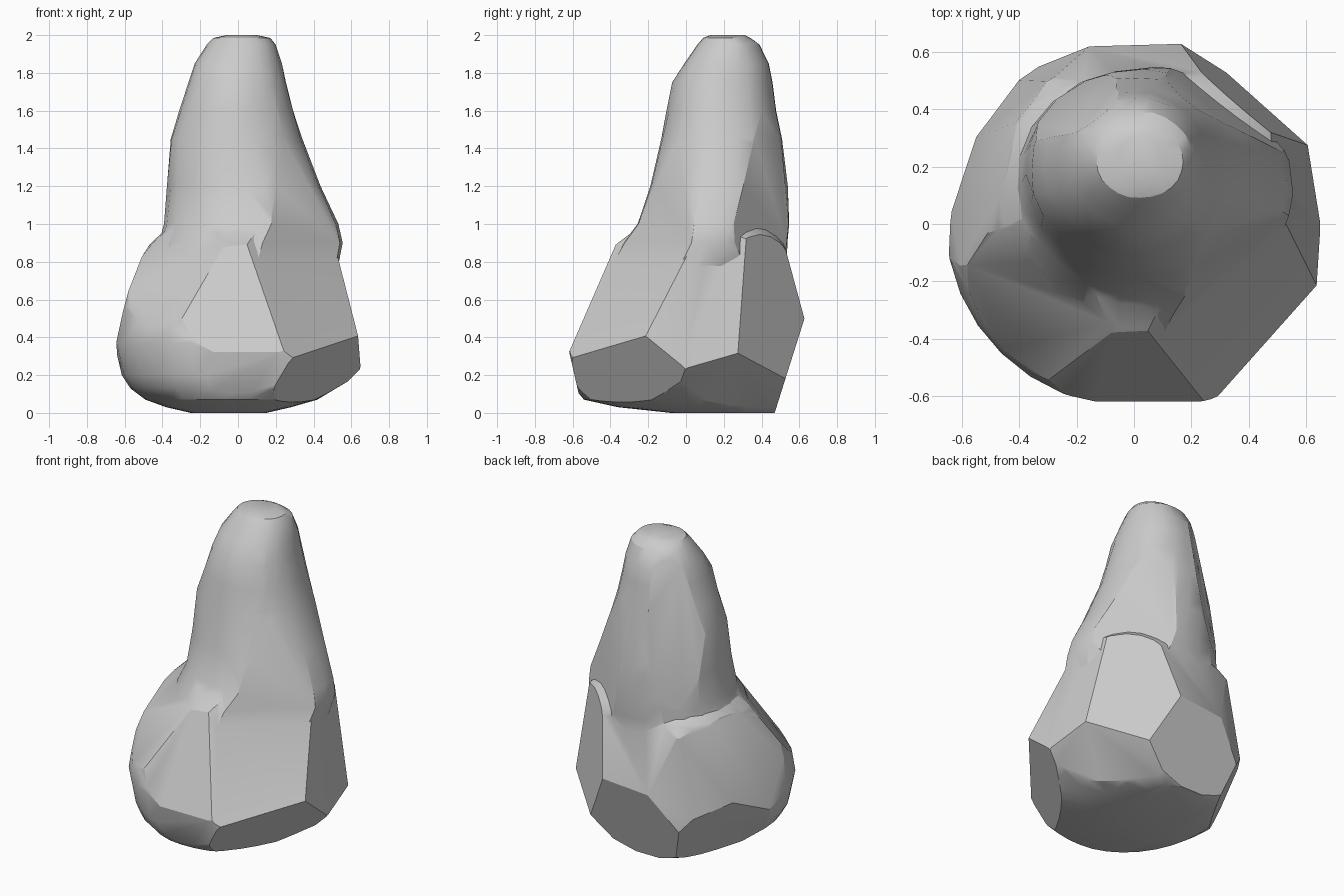
import bpy, bmesh, math, random
from mathutils import Vector

random.seed(4)
if "Cube" in bpy.data.objects:
    bpy.data.objects.remove(bpy.data.objects["Cube"], do_unlink=True)

stone = bpy.data.materials.new("grey_stone")
stone.use_nodes = True
stone.diffuse_color = (0.6, 0.6, 0.6, 1)
stone.node_tree.nodes["Principled BSDF"].inputs["Base Color"].default_value = (0.6, 0.6, 0.6, 1)


def section(bm, z, x0, x1, y0, y1, power, sides, jitter):
    """Ring of vertices filling the given extents; the front right corner is rounder."""
    cx, cy = (x0 + x1) / 2, (y0 + y1) / 2
    ring = []
    for i in range(sides):
        a = math.tau * i / sides
        c, s = math.cos(a), math.sin(a)
        p = 2.0 if c < 0 and s < 0 else power
        r = (abs(c) ** p + abs(s) ** p) ** (-1 / p)
        r *= 1 + random.uniform(-jitter, jitter)
        ring.append(bm.verts.new((cx + c * r * (x1 - x0) / 2, cy + s * r * (y1 - y0) / 2, z)))
    return ring


def rock(name, rings, cuts, power, sides, jitter):
    """Loft the rings, then chip flat facets off with planes."""
    bm = bmesh.new()
    loops = [section(bm, *ring, power, sides, jitter) for ring in rings]
    for low, high in zip(loops, loops[1:]):
        for i in range(sides):
            j = (i + 1) % sides
            bm.faces.new((low[i], low[j], high[j], high[i]))
    bm.faces.new(loops[0][::-1])
    bm.faces.new(loops[-1])
    for point, normal in cuts:
        bmesh.ops.bisect_plane(bm, geom=bm.verts[:] + bm.edges[:] + bm.faces[:], dist=1e-5,
                               plane_co=Vector(point), plane_no=Vector(normal), clear_outer=True)
        bmesh.ops.holes_fill(bm, edges=[e for e in bm.edges if e.is_boundary], sides=0)
    bmesh.ops.remove_doubles(bm, verts=bm.verts[:], dist=0.002)
    bmesh.ops.recalc_face_normals(bm, faces=bm.faces[:])
    mesh = bpy.data.meshes.new(name)
    bm.to_mesh(mesh)
    bm.free()
    mesh.materials.append(stone)
    obj = bpy.data.objects.new(name, mesh)
    bpy.context.collection.objects.link(obj)
    return obj


# Broad foot: height, then x and y extents
foot_rings = [
    (0.0, -.25, .15, -.08, .48), (.03, -.38, .28, -.36, .52), (.07, -.49, .42, -.54, .56),
    (.13, -.57, .52, -.59, .58), (.2, -.615, .64, -.62, .62), (.37, -.655, .67, -.64, .65),
    (.55, -.63, .65, -.615, .65), (.75, -.58, .61, -.55, .61), (.9, -.46, .55, -.36, .52),
    (1.02, -.33, .4, -.2, .42)]
foot_cuts = [
    ((0, -.62, .33), (0, -.97, -.22)),         # front, low
    ((0, -.52, .55), (0, -.92, .4)),           # front, sloping
    ((.4, -.3, .57), (.57, -.65, .48)),        # front left slope
    ((.48, -.36, .33), (.7, -.47, -.52)),      # front left undercut
    ((.6, .05, .45), (.98, .1, .2)),           # left side
    ((.42, .4, .6), (.64, .76, .08)),          # back left
    ((.53, .27, .25), (.6, .3, -.7)),          # back left undercut
    ((-.34, -.27, .74), (-.55, -.6, .58)),     # front right shoulder
    ((-.45, .4, .5), (-.75, .62, .15)),        # back right
    ((-.5, .25, .25), (-.8, .45, -.4)),        # back right undercut
    ((-.6, .07, .4), (-.95, .2, .25)),         # right side
    ((0, .59, .6), (-.05, .96, .27)),          # back
    ((-.22, .58, .5), (-.48, .88, .1)),        # back, right of centre
    ((0, .58, .35), (0, .95, -.3))]            # back undercut
boulder = rock("boulder", foot_rings, foot_cuts, 2.6, 32, 0)

# Tapering spire, leaning to the back
spire_rings = [
    (.3, -.33, .38, -.25, .42), (.6, -.38, .46, -.34, .48), (.78, -.42, .53, -.4, .53),
    (.9, -.42, .55, -.33, .54), (1.0, -.39, .53, -.26, .545), (1.2, -.375, .44, -.19, .535),
    (1.45, -.36, .34, -.13, .51), (1.6, -.31, .295, -.1, .48), (1.75, -.265, .255, -.07, .46),
    (1.85, -.23, .23, -.01, .44), (1.95, -.165, .2, .06, .39), (1.985, -.13, .17, .09, .34),
    (2.0, -.06, .1, .13, .31)]
spire_cuts = [
    ((.3, .3875, 1.2), (.6, .8, .1)),          # back left chip
    ((-.26, .42, 1.1), (-.6, .78, .15)),       # back right chip
    ((.29, -.21, .83), (.65, -.75, .25))]      # front left face
spire = rock("spire", spire_rings, spire_cuts, 2.15, 24, .012)

# Fuse both into one stone
union = boulder.modifiers.new("fuse", "BOOLEAN")
union.operation = "UNION"
union.solver = "EXACT"
union.object = spire
bpy.ops.object.select_all(action="DESELECT")
boulder.select_set(True)
bpy.context.view_layer.objects.active = boulder
bpy.ops.object.modifier_apply(modifier=union.name)
bpy.data.objects.remove(spire, do_unlink=True)
bpy.ops.object.shade_smooth_by_angle(angle=math.radians(28))
